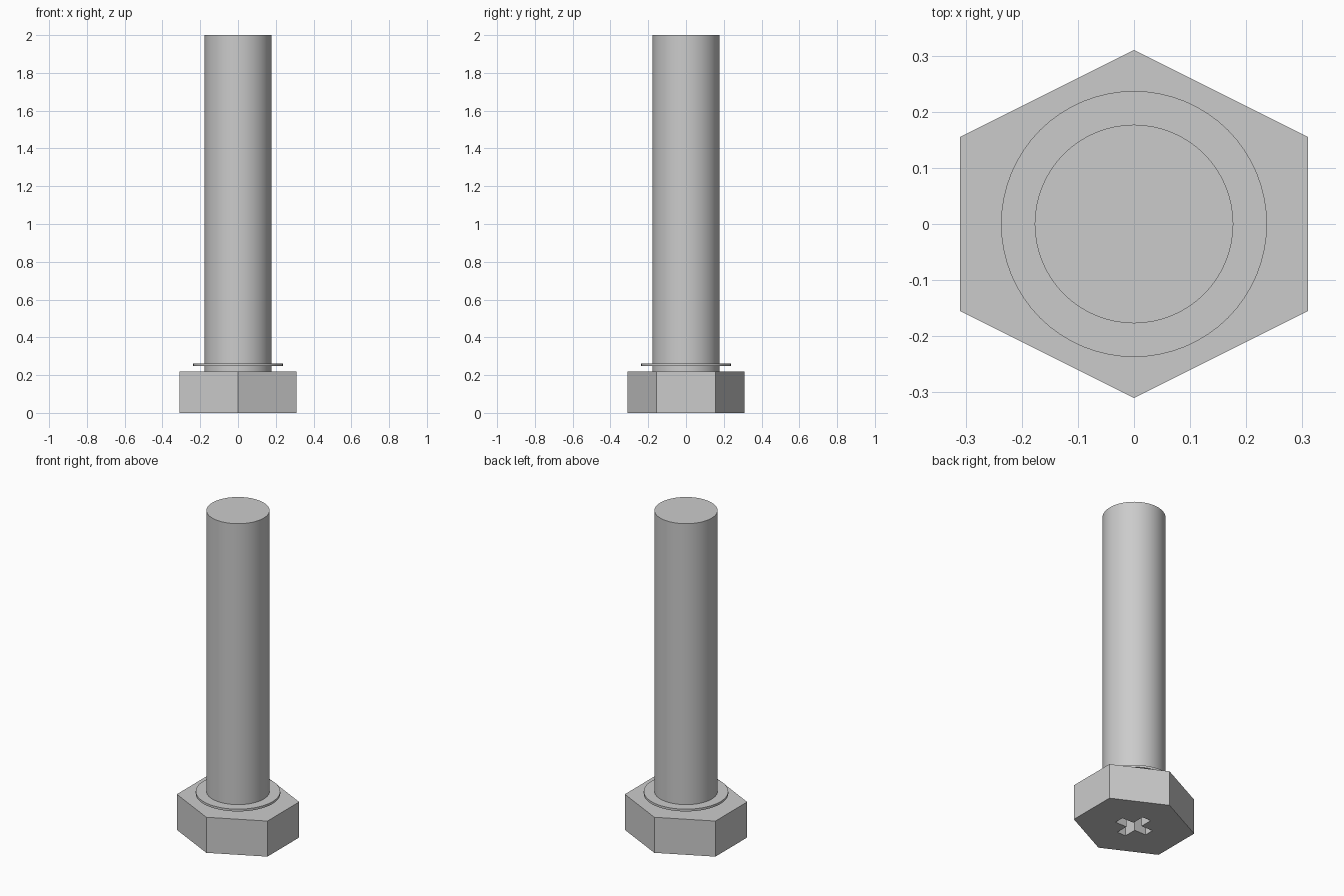
import bpy
import bmesh
import math

if "Cube" in bpy.data.objects:
    bpy.data.objects.remove(bpy.data.objects["Cube"])


def prism(name, points, z0, z1, smooth=False):
    """Extrude a closed outline from z0 to z1."""
    bm = bmesh.new()
    face = bm.faces.new([bm.verts.new((x, y, z0)) for x, y in points])
    ext = bmesh.ops.extrude_face_region(bm, geom=[face])
    top = [v for v in ext["geom"] if isinstance(v, bmesh.types.BMVert)]
    bmesh.ops.translate(bm, verts=top, vec=(0, 0, z1 - z0))
    bmesh.ops.recalc_face_normals(bm, faces=bm.faces)
    mesh = bpy.data.meshes.new(name)
    bm.to_mesh(mesh)
    bm.free()
    ob = bpy.data.objects.new(name, mesh)
    bpy.context.collection.objects.link(ob)
    if smooth:
        bpy.ops.object.select_all(action='DESELECT')
        ob.select_set(True)
        bpy.context.view_layer.objects.active = ob
        bpy.ops.object.shade_smooth_by_angle(angle=math.radians(30))
    return ob


def ring(n, rx, ry):
    return [(rx * math.sin(2 * math.pi * i / n), ry * math.cos(2 * math.pi * i / n))
            for i in range(n)]


# Hexagonal head, slightly stretched along x
head = prism("bolt_head", ring(6, 0.31 / math.cos(math.pi / 6), 0.31), 0, 0.22)

# Cross-shaped driver recess in the underside
L, W = 0.11, 0.03
quarter = [(L, -W), (L, W), (W, W)]
cross = []
for k in range(4):
    c, s = round(math.cos(k * math.pi / 2)), round(math.sin(k * math.pi / 2))
    cross += [(c * x - s * y, s * x + c * y) for x, y in quarter]
cutter = prism("recess_cutter", cross, -0.05, 0.10)
cutter.hide_render = True
cutter.hide_set(True)
mod = head.modifiers.new("driver_recess", 'BOOLEAN')
mod.operation = 'DIFFERENCE'
mod.solver = 'EXACT'
mod.object = cutter

# Round shank
prism("shank", ring(64, 0.177, 0.177), 0.2, 2.0, smooth=True)

# Thin washer just above the head
prism("washer", ring(64, 0.237, 0.237), 0.248, 0.262, smooth=True)
